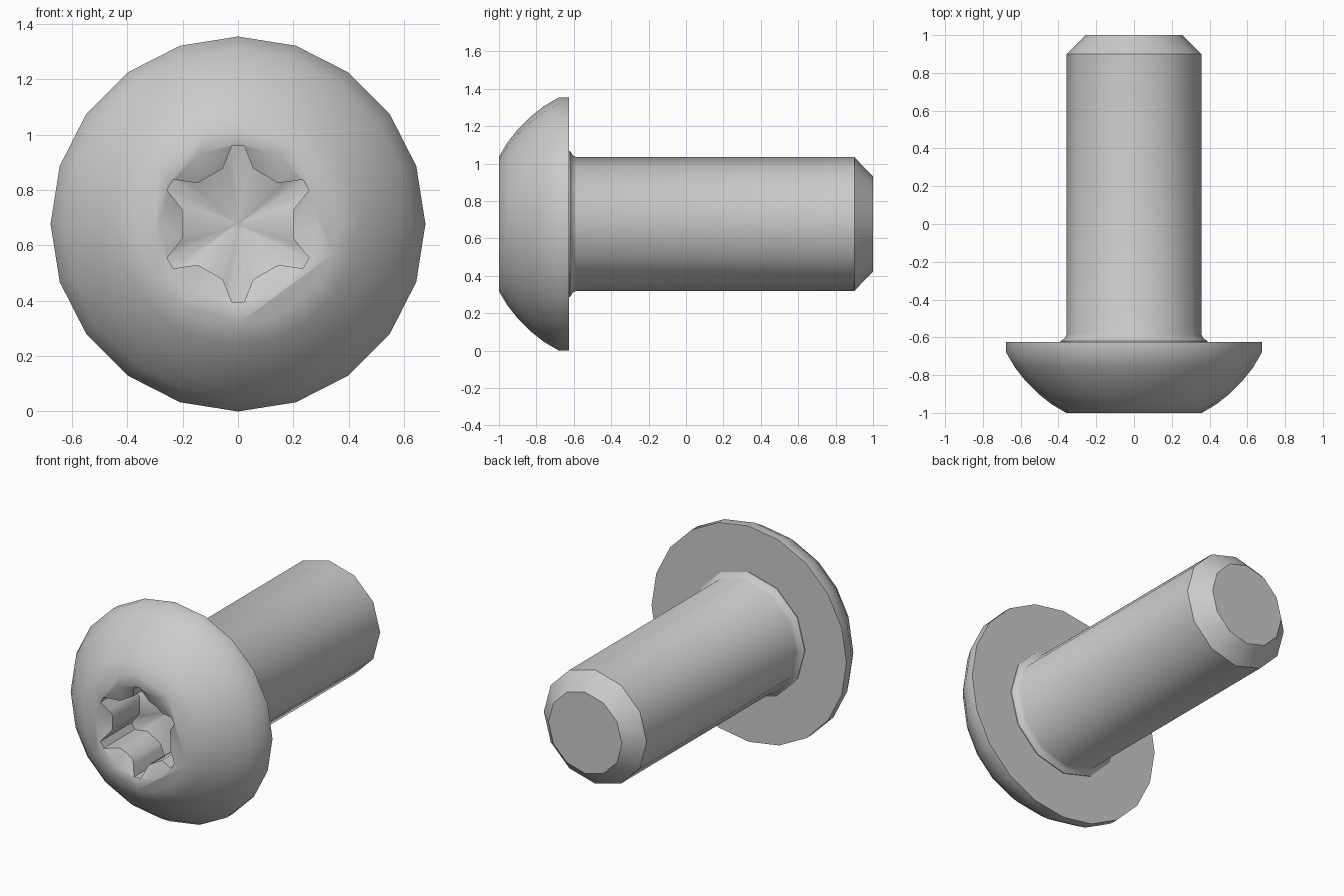
import bpy, bmesh, math

if "Cube" in bpy.data.objects:
    bpy.data.objects.remove(bpy.data.objects["Cube"])

CZ = 0.677  # height of the screw axis


def loft(name, rings):
    """Closed solid from rings of (y, [(x, z), ...]) with equal point counts."""
    bm = bmesh.new()
    loops = [[bm.verts.new((x, y, z + CZ)) for x, z in pts] for y, pts in rings]
    n = len(loops[0])
    for a, b in zip(loops, loops[1:]):
        for i in range(n):
            j = (i + 1) % n
            bm.faces.new((a[i], a[j], b[j], b[i]))
    bm.faces.new(loops[0])
    bm.faces.new(loops[-1])
    bmesh.ops.recalc_face_normals(bm, faces=bm.faces)
    mesh = bpy.data.meshes.new(name)
    bm.to_mesh(mesh)
    bm.free()
    obj = bpy.data.objects.new(name, mesh)
    bpy.context.collection.objects.link(obj)
    return obj


def circle(r, n):
    return [(r * math.sin(2 * math.pi * i / n), r * math.cos(2 * math.pi * i / n)) for i in range(n)]


def turned(name, profile, n):
    return loft(name, [(y, circle(r, n)) for y, r in profile])


def star(scale=1.0):
    """Six-lobed drive outline with one lobe pointing up."""
    lobe = [(-0.055, 0.20), (-0.045, 0.225), (-0.022, 0.283),
            (0.022, 0.283), (0.045, 0.225), (0.055, 0.20)]
    pts = []
    for k in range(6):
        c, s = math.cos(k * math.pi / 3), math.sin(k * math.pi / 3)
        pts += [(scale * (x * c + z * s), scale * (z * c - x * s)) for x, z in lobe]
    return pts


def combine(target, other, operation):
    mod = target.modifiers.new(operation.title(), 'BOOLEAN')
    mod.operation = operation
    mod.solver = 'EXACT'
    mod.object = other
    bpy.context.view_layer.objects.active = target
    bpy.ops.object.modifier_apply(modifier=mod.name)
    bpy.data.objects.remove(other, do_unlink=True)


# Domed button head
screw = turned("button_head_screw", [
    (-1.0, 0.36), (-0.955, 0.435), (-0.90, 0.505), (-0.83, 0.575),
    (-0.76, 0.63), (-0.68, 0.677), (-0.625, 0.677)], 20)

# Shank with root fillet and chamfered tip
shank = turned("shank", [
    (-0.64, 0.39), (-0.62, 0.39), (-0.605, 0.367), (-0.585, 0.357),
    (0.90, 0.357), (1.0, 0.255)], 12)
combine(screw, shank, 'UNION')

# Countersink around the drive
sink = turned("countersink_cutter", [(-1.02, 0.32), (-1.0, 0.29), (-0.95, 0.19)], 12)
combine(screw, sink, 'DIFFERENCE')

# Star-shaped drive socket with a shallow conical floor
socket = loft("socket_cutter", [(-1.05, star()), (-0.69, star()), (-0.64, star(0.1))])
combine(screw, socket, 'DIFFERENCE')

# Smooth round surfaces, sharp edges kept
bpy.ops.object.select_all(action='DESELECT')
screw.select_set(True)
bpy.context.view_layer.objects.active = screw
bpy.ops.object.shade_smooth_by_angle(angle=math.radians(40))
